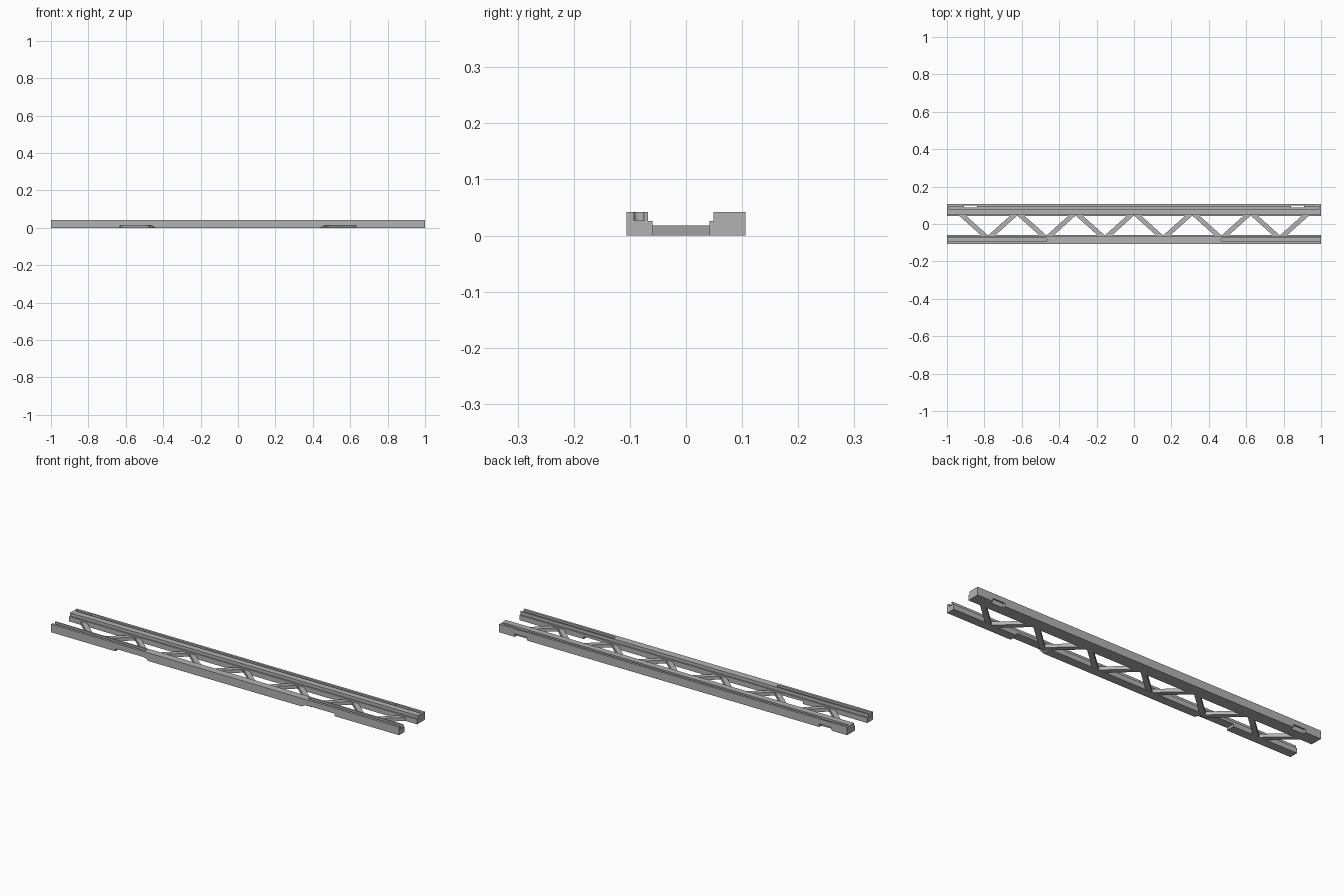
import bpy, bmesh, math
from mathutils import Vector

cube = bpy.data.objects.get("Cube")
if cube:
    bpy.data.objects.remove(cube, do_unlink=True)

grey = bpy.data.materials.new("light_grey")
grey.use_nodes = True
colour = (0.45, 0.45, 0.45, 1)
grey.diffuse_color = colour
grey.node_tree.nodes["Principled BSDF"].inputs["Base Color"].default_value = colour

HEIGHT = 0.042
HALF_WIDTH = 0.106


def prism(name, outline, direction):
    """Extrude a closed 3D outline along a direction."""
    bm = bmesh.new()
    face = bm.faces.new([bm.verts.new(p) for p in outline])
    result = bmesh.ops.extrude_face_region(bm, geom=[face])
    moved = [g for g in result["geom"] if isinstance(g, bmesh.types.BMVert)]
    bmesh.ops.translate(bm, verts=moved, vec=Vector(direction))
    bmesh.ops.recalc_face_normals(bm, faces=bm.faces)
    mesh = bpy.data.meshes.new(name)
    bm.to_mesh(mesh)
    bm.free()
    mesh.materials.append(grey)
    obj = bpy.data.objects.new(name, mesh)
    bpy.context.collection.objects.link(obj)
    return obj


def rail(name, section):
    return prism(name, [(-1, y, z) for y, z in section], (2, 0, 0))


def box(name, x0, x1, y0, y1, z0, z1):
    return prism(name, [(x0, y0, z0), (x1, y0, z0), (x1, y1, z0), (x0, y1, z0)],
                 (0, 0, z1 - z0))


def carve(target, cutter):
    """Subtract the cutter, apply, then discard it."""
    cutter.hide_render = True
    mod = target.modifiers.new("cut", 'BOOLEAN')
    mod.operation = 'DIFFERENCE'
    mod.solver = 'EXACT'
    mod.object = cutter
    bpy.context.view_layer.objects.active = target
    bpy.ops.object.modifier_apply(modifier=mod.name)
    bpy.data.objects.remove(cutter, do_unlink=True)


# Front and back rails, each with a low ledge on the inner side
front_rail = rail("front_rail", [
    (-HALF_WIDTH, 0), (-0.06, 0), (-0.06, 0.026), (-0.068, 0.026),
    (-0.068, HEIGHT), (-HALF_WIDTH, HEIGHT)])
back_rail = rail("back_rail", [
    (HALF_WIDTH, 0), (0.042, 0), (0.042, 0.026), (0.049, 0.026),
    (0.049, HEIGHT), (HALF_WIDTH, HEIGHT)])

# Long closed groove along the top of the back rail
carve(back_rail, box("groove_cutter", -0.99, 0.99, 0.08, 0.094, 0.027, 0.06))

for side in (-1, 1):
    # Round-ended groove, open at the end of the front rail
    radius, centre_y = 0.009, -0.084
    arc = [math.pi / 2 + math.pi * i / 10 for i in range(11)]
    slot = [(side * (0.475 + radius * math.cos(a)),
             centre_y + radius * math.sin(a), 0.027) for a in arc]
    slot += [(side * 1.05, centre_y - radius, 0.027),
             (side * 1.05, centre_y + radius, 0.027)]
    carve(front_rail, prism("slot_cutter", slot, (0, 0, 0.04)))

    # Underside relief with a sloping inner end
    relief = [(0.63, -0.01), (0.63, 0.013), (0.465, 0.013), (0.44, 0), (0.44, -0.01)]
    carve(front_rail, prism("relief_cutter",
                            [(side * x, -0.12, z) for x, z in relief], (0, 0.08, 0)))

    # Clip notch under the outer edge, with a slot through to the top
    x0, x1 = sorted((side * 0.84, side * 0.91))
    carve(back_rail, box("notch_cutter", x0, x1, 0.089, 0.12, -0.01, 0.016))
    carve(back_rail, box("hole_cutter", x0, x1, 0.089, 0.099, -0.02, 0.06))

# Zigzag braces, their ends buried in the rails
STEP = 0.156
for i in range(12):
    xa, xb = (i - 6) * STEP, (i - 5) * STEP
    ya, yb = (0.062, -0.078) if i % 2 == 0 else (-0.078, 0.062)
    a, b = Vector((xa, ya, 0.0004)), Vector((xb, yb, 0.0004))
    along = (b - a).normalized()
    across = Vector((-along.y, along.x, 0)) * 0.0125
    prism(f"brace_{i + 1}", [a - across, b - across, b + across, a + across],
          (0, 0, 0.0176))
